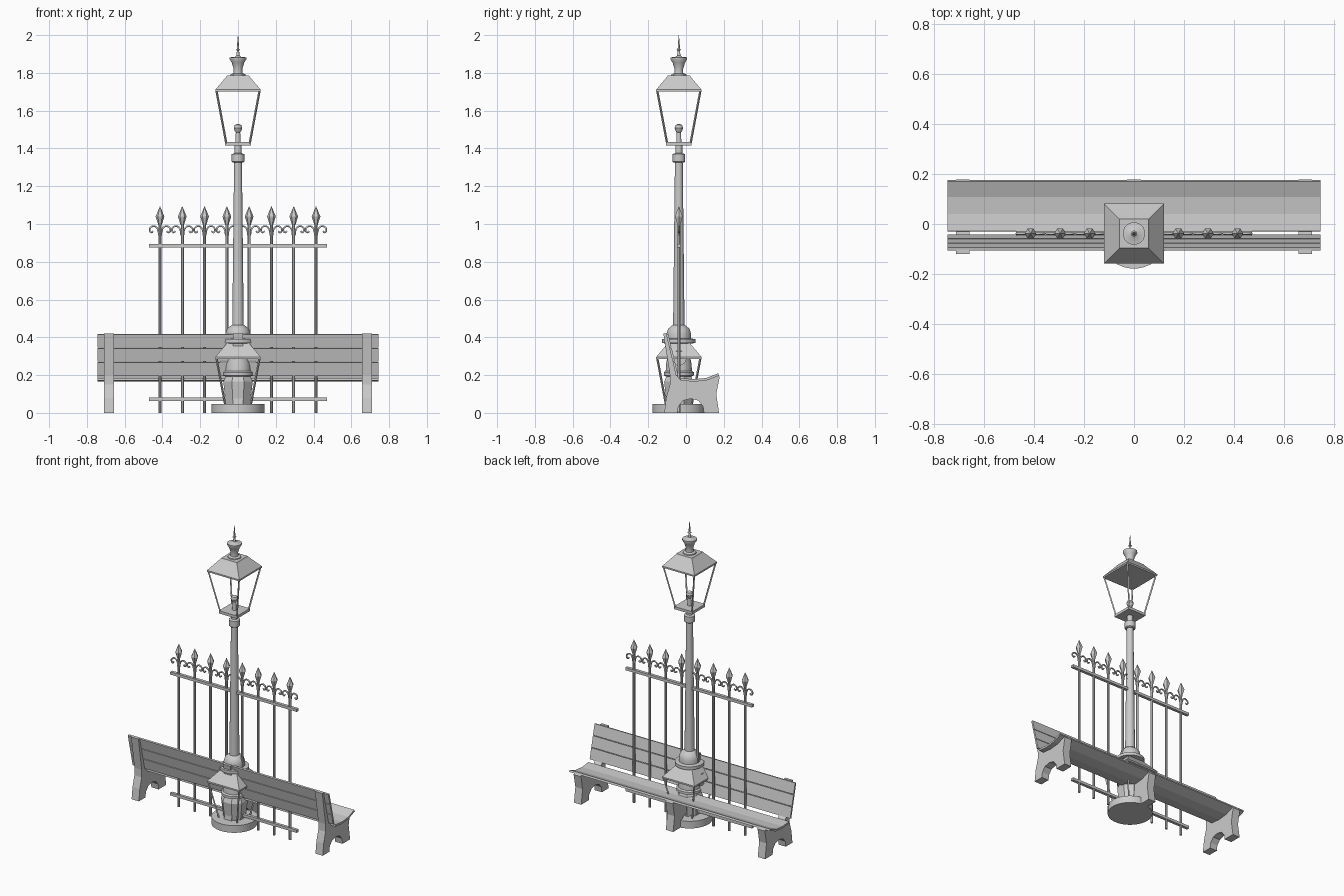
import bpy, bmesh, math
from mathutils import Vector, Matrix

cube = bpy.data.objects.get("Cube")
if cube:
    bpy.data.objects.remove(cube, do_unlink=True)

grey = bpy.data.materials.new("plain grey")
grey.use_nodes = True
grey.diffuse_color = (0.6, 0.6, 0.6, 1)
grey.node_tree.nodes["Principled BSDF"].inputs["Base Color"].default_value = (0.6, 0.6, 0.6, 1)

LAMP_Y = -0.038


def finish(name, bm, smooth=False):
    bmesh.ops.recalc_face_normals(bm, faces=bm.faces)
    mesh = bpy.data.meshes.new(name)
    bm.to_mesh(mesh)
    bm.free()
    mesh.materials.append(grey)
    ob = bpy.data.objects.new(name, mesh)
    bpy.context.collection.objects.link(ob)
    if smooth:
        bpy.ops.object.select_all(action='DESELECT')
        ob.select_set(True)
        bpy.context.view_layer.objects.active = ob
        bpy.ops.object.shade_smooth_by_angle(angle=math.radians(35))
    return ob


def box(bm, center, size):
    m = Matrix.Translation(center) @ Matrix.Diagonal((*size, 1))
    bmesh.ops.create_cube(bm, size=1, matrix=m)


def bar(bm, a, b, r, sides=4, r2=None):
    a, b = Vector(a), Vector(b)
    d = b - a
    m = Matrix.Translation((a + b) / 2) @ d.to_track_quat('Z', 'Y').to_matrix().to_4x4()
    m = m @ Matrix.Rotation(math.pi / sides, 4, 'Z')
    bmesh.ops.create_cone(bm, cap_ends=True, segments=sides, radius1=r,
                          radius2=r if r2 is None else r2, depth=d.length, matrix=m)


def lathe(name, profile, sides=24, smooth=True):
    """Closed turned part around the lamp axis from (radius, z) pairs."""
    bm = bmesh.new()
    rings = []
    for r, z in profile:
        ring = []
        for i in range(sides):
            a = math.tau * (i + 0.5) / sides
            ring.append(bm.verts.new((r * math.cos(a), LAMP_Y + r * math.sin(a), z)))
        rings.append(ring)
    for low, high in zip(rings, rings[1:]):
        for i in range(sides):
            j = (i + 1) % sides
            bm.faces.new((low[i], low[j], high[j], high[i]))
    bm.faces.new(rings[0])
    bm.faces.new(rings[-1])
    return finish(name, bm, smooth)


def prism_x(name, outline, x0, x1):
    """Side outline of (y, z) pairs extruded along x."""
    bm = bmesh.new()
    face = bm.faces.new([bm.verts.new((x0, y, z)) for y, z in outline])
    ext = bmesh.ops.extrude_face_region(bm, geom=[face])
    moved = [v for v in ext["geom"] if isinstance(v, bmesh.types.BMVert)]
    bmesh.ops.translate(bm, verts=moved, vec=(x1 - x0, 0, 0))
    return finish(name, bm)


def board(name, a, b, thick):
    """Long bench board between two edge points of its underside."""
    a, b = Vector(a), Vector(b)
    d = (b - a).normalized()
    n = Vector((-d.y, d.x)) * thick
    prism_x(name, (a, b, b + n, a + n), -0.745, 0.745)


# Bench boards, the seat opens towards the back
seat = [(-0.03, 0.172), (0.04, 0.165), (0.11, 0.172), (0.175, 0.197)]
for i in range(3):
    board(f"seat_board_{i + 1}", seat[i], seat[i + 1], 0.013)
low, high = Vector((-0.053, 0.195)), Vector((-0.106, 0.418))
for i in range(3):
    board(f"back_board_{i + 1}", low.lerp(high, (i + 0.02) / 3), low.lerp(high, (i + 0.97) / 3), -0.012)

# Bench supports with an arched underside
side = [(-0.12, 0.42), (-0.102, 0.42), (-0.05, 0.2), (-0.03, 0.175), (0.04, 0.167),
        (0.11, 0.174), (0.172, 0.2), (0.178, 0.19), (0.16, 0.1), (0.175, 0), (0.095, 0),
        (0.09, 0.035), (0.065, 0.065), (0.025, 0.075), (-0.015, 0.065), (-0.04, 0.035),
        (-0.045, 0), (-0.115, 0), (-0.105, 0.08), (-0.085, 0.15), (-0.085, 0.2)]
for name, x in (("right", -0.683), ("middle", 0), ("left", 0.683)):
    prism_x(f"{name}_bench_support", side, x - 0.027, x + 0.027)

# Lamp post
lathe("base_disc", [(0.14, 0), (0.14, 0.048)], 32)
lathe("pedestal", [(0.07, 0.048), (0.084, 0.165), (0.07, 0.195)], 8, False)
lathe("post_base", [(0.06, 0.19), (0.08, 0.198), (0.08, 0.215), (0.07, 0.222), (0.068, 0.26),
                    (0.055, 0.32), (0.05, 0.365), (0.09, 0.37), (0.09, 0.39), (0.065, 0.394),
                    (0.065, 0.42), (0.057, 0.445), (0.04, 0.46), (0.032, 0.465)])
lathe("pole", [(0.031, 0.45), (0.021, 1.34)], 16)
lathe("collar", [(0.028, 1.325), (0.034, 1.33), (0.034, 1.37), (0.019, 1.375), (0.019, 1.42)], 16)
bm = bmesh.new()
bar(bm, (-0.095, LAMP_Y, 0.29), (0.095, LAMP_Y, 0.29), 0.04, 20)
finish("round_hatches", bm, True)


# Lantern: tray, four corner bars, tapered roof
def lantern(prefix, z):
    bm = bmesh.new()
    box(bm, (0, LAMP_Y, z + 0.01), (0.136, 0.136, 0.018))
    finish(prefix + "_tray", bm)
    bm = bmesh.new()
    for sx in (-1, 1):
        for sy in (-1, 1):
            bar(bm, (sx * 0.062, LAMP_Y + sy * 0.062, z + 0.012),
                (sx * 0.114, LAMP_Y + sy * 0.114, z + 0.29), 0.006)
    finish(prefix + "_frame", bm)
    s = math.sqrt(2)
    lathe(prefix + "_roof", [(0.12 * s, z + 0.286), (0.12 * s, z + 0.296),
                             (0.062 * s, z + 0.365), (0.058 * s, z + 0.372)], 4, False)


lantern("lantern", 1.415)
lantern("lower_lantern", 0)
lathe("burner", [(0.014, 1.42), (0.012, 1.485), (0.018, 1.493), (0.023, 1.508),
                 (0.018, 1.523), (0.006, 1.53)], 16)
lathe("finial", [(0.042, 1.783), (0.04, 1.793), (0.024, 1.798), (0.023, 1.82), (0.034, 1.855),
                 (0.045, 1.872), (0.045, 1.882), (0.018, 1.885), (0.009, 1.892), (0.006, 1.918),
                 (0.012, 1.922), (0.006, 1.927), (0.005, 1.95), (0.0008, 2.0)], 16)

# Fence rails, rods and spear heads
rails, rods, spears = bmesh.new(), bmesh.new(), bmesh.new()
for z in (0.073, 0.885):
    box(rails, (0, LAMP_Y, z), (0.94, 0.02, 0.018))
positions = [(i - 3.5) * 0.118 for i in range(8)]
for x in positions:
    bar(rods, (x, LAMP_Y, 0), (x, LAMP_Y, 1.005), 0.0085, 8)
    bar(spears, (x, LAMP_Y, 0.995), (x, LAMP_Y, 1.04), 0.009, 6, 0.023)
    bar(spears, (x, LAMP_Y, 1.04), (x, LAMP_Y, 1.093), 0.023, 6, 0.001)
finish("fence_rails", rails)
finish("fence_rods", rods, True)
finish("fence_spear_heads", spears)

# Scrolls on both sides of each rod
curve = bpy.data.curves.new("fence_scrolls", 'CURVE')
curve.dimensions = '3D'
curve.bevel_depth = 0.005
curve.bevel_resolution = 1
curve.resolution_u = 4
hook = [(0.006, 0.94), (0.012, 0.972), (0.028, 0.988), (0.047, 0.984),
        (0.055, 0.968), (0.046, 0.955), (0.036, 0.962)]
for x in positions:
    for s in (-1, 1):
        spline = curve.splines.new('BEZIER')
        spline.bezier_points.add(len(hook) - 1)
        for p, (dx, z) in zip(spline.bezier_points, hook):
            p.co = (x + s * dx, LAMP_Y, z)
            p.handle_left_type = p.handle_right_type = 'AUTO'
curve.materials.append(grey)
bpy.context.collection.objects.link(bpy.data.objects.new("fence_scrolls", curve))
